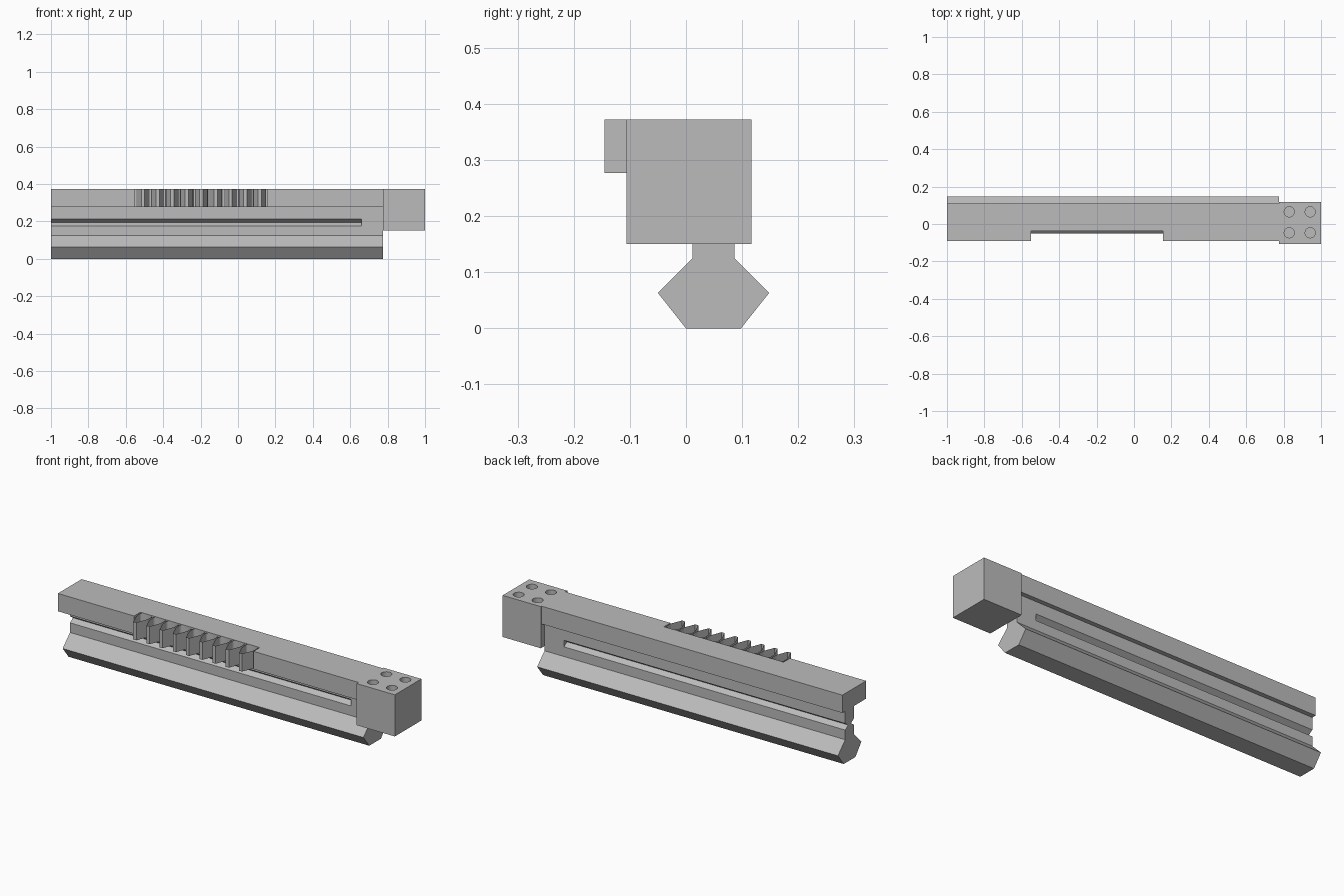
import bpy, bmesh, math
from mathutils import Matrix, Vector

if "Cube" in bpy.data.objects:
    bpy.data.objects.remove(bpy.data.objects["Cube"], do_unlink=True)

GREY = (0.5, 0.5, 0.5, 1)
steel = bpy.data.materials.new("plain grey")
steel.use_nodes = True
steel.diffuse_color = GREY
steel.node_tree.nodes["Principled BSDF"].inputs["Base Color"].default_value = GREY


def add_object(name, bm):
    mesh = bpy.data.meshes.new(name)
    bm.to_mesh(mesh)
    bm.free()
    mesh.materials.append(steel)
    ob = bpy.data.objects.new(name, mesh)
    bpy.context.collection.objects.link(ob)
    return ob


def prism_x(name, profile, x0, x1):
    """Extrude a closed (y, z) profile along x."""
    bm = bmesh.new()
    face = bm.faces.new([bm.verts.new((x0, y, z)) for y, z in profile])
    out = bmesh.ops.extrude_face_region(bm, geom=[face])
    verts = [v for v in out["geom"] if isinstance(v, bmesh.types.BMVert)]
    bmesh.ops.translate(bm, verts=verts, vec=(x1 - x0, 0, 0))
    bmesh.ops.recalc_face_normals(bm, faces=bm.faces)
    return add_object(name, bm)


def box(name, x0, x1, y0, y1, z0, z1):
    return prism_x(name, [(y0, z0), (y1, z0), (y1, z1), (y0, z1)], x0, x1)


def cut(target, cutter):
    mod = target.modifiers.new("cut", "BOOLEAN")
    mod.operation = "DIFFERENCE"
    mod.solver = "EXACT"
    mod.object = cutter
    cutter.hide_render = True
    bpy.context.view_layer.objects.active = target
    bpy.ops.object.modifier_apply(modifier=mod.name)
    bpy.data.objects.remove(cutter, do_unlink=True)


TOP, BAR_Z, END = 0.372, 0.277, 0.775

# Rail: hexagonal foot, narrow web and square-edged bar in one section
rail = prism_x("rail", [
    (0, 0), (0.098, 0), (0.148, 0.063), (0.086, 0.125), (0.086, BAR_Z), (0.11, BAR_Z),
    (0.11, TOP), (-0.09, TOP), (-0.09, BAR_Z), (0.012, BAR_Z), (0.012, 0.125), (-0.05, 0.063)],
    -1, END)

# V grooves along both sides of the web, stopping short of the block
MID, WEB_MID, SLOPE = 0.194, 0.049, 0.7
for side in (-1, 1):
    inner, outer = WEB_MID + side * 0.012, WEB_MID + side * 0.05
    rise = 0.038 * SLOPE
    cut(rail, prism_x("groove_cutter",
                      [(inner, MID), (outer, MID + rise), (outer, MID - rise)], -1.1, 0.66))

# Recess in the front of the bar for the teeth
RECESS_Y = -0.037
cut(rail, box("recess_cutter", -0.55, 0.155, -0.2, RECESS_Y, BAR_Z - 0.01, TOP + 0.1))

# Row of hollow, open-ended teeth with rounded backs and tapered tips
half = [(0.035, -0.05), (0.033, -0.085), (0.009, -0.145)]
arc = [(0.035 * math.cos(a), -0.05 + 0.013 * math.sin(a))
       for a in (math.pi * i / 8 for i in range(1, 8))]
outline = arc + [(-x, y) for x, y in half] + [(x, y) for x, y in reversed(half)]
bm = bmesh.new()
for i in range(9):
    cx = -0.508 + i * 0.078
    low = [bm.verts.new((cx + x, y, BAR_Z)) for x, y in outline]
    high = [bm.verts.new((cx + x, y, TOP)) for x, y in outline]
    for j in range(len(outline)):
        k = (j + 1) % len(outline)
        bm.faces.new((low[j], low[k], high[k], high[j]))
bmesh.ops.recalc_face_normals(bm, faces=bm.faces)
teeth = add_object("teeth", bm)

# End block with four blind holes in its top
block = box("end_block", END, 1, -0.106, 0.117, 0.15, TOP)
for x in (0.83, 0.942):
    for y in (-0.047, 0.065):
        bm = bmesh.new()
        bmesh.ops.create_cone(bm, cap_ends=True, segments=32, radius1=0.027, radius2=0.027,
                              depth=0.08, matrix=Matrix.Translation(Vector((x, y, TOP + 0.01))))
        cut(block, add_object("hole_cutter", bm))
